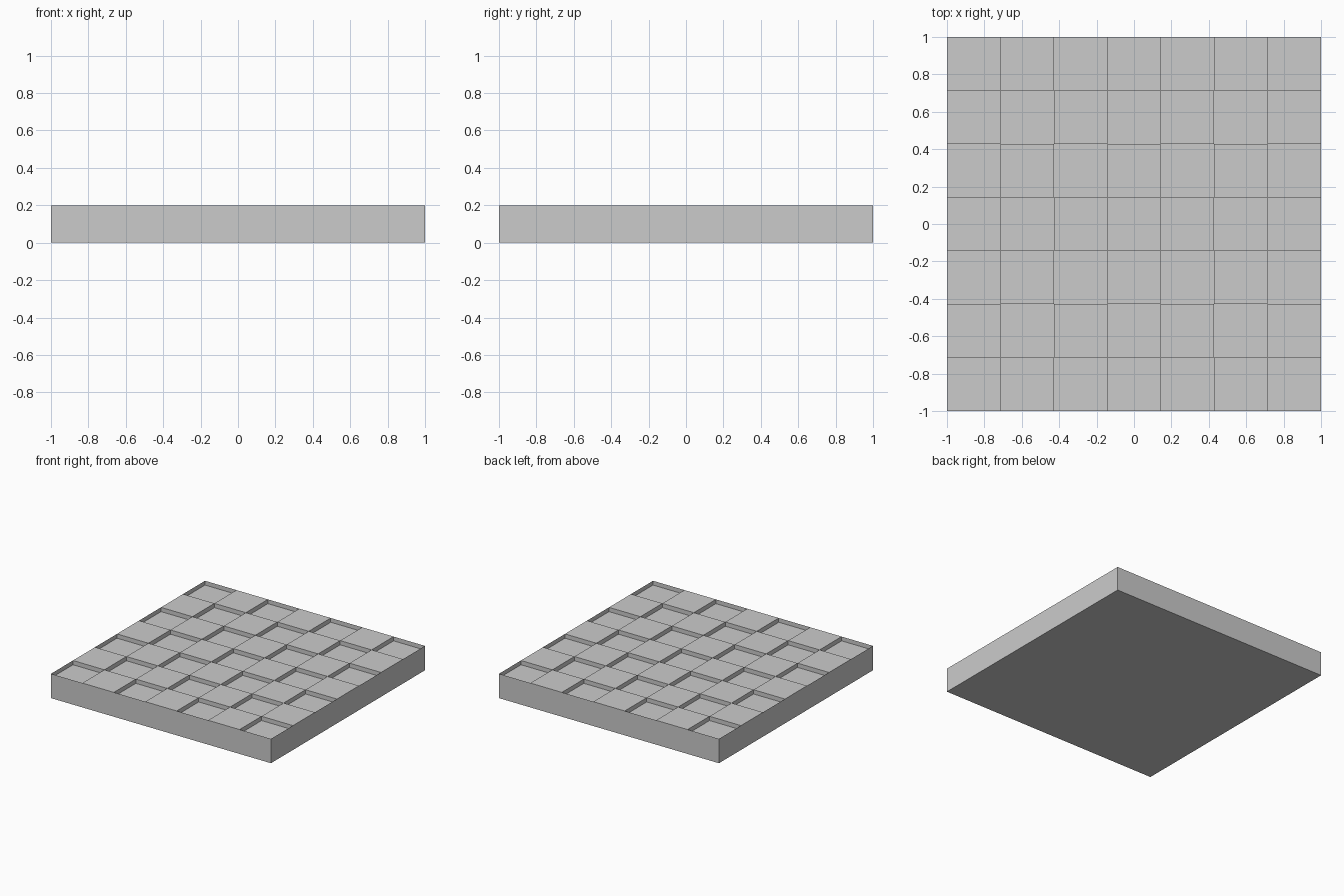
import bpy
import bmesh

if "Cube" in bpy.data.objects:
    bpy.data.objects.remove(bpy.data.objects["Cube"])

N = 7            # cells per side
HEIGHT = 0.2     # slab thickness
DEPTH = 0.035    # depth of the sunken cells
CELL = 2 / N

grey = bpy.data.materials.new("plain_grey")
grey.diffuse_color = (0.6, 0.6, 0.6, 1)
grey.use_nodes = True
grey.node_tree.nodes["Principled BSDF"].inputs["Base Color"].default_value = grey.diffuse_color

bm = bmesh.new()


def quad(*points):
    bm.faces.new([bm.verts.new(p) for p in points])


def edge(i):
    return -1 + i * CELL


def level(i, j):
    # alternate cells are sunken, starting at the corners
    return HEIGHT - DEPTH if (i + j) % 2 == 0 else HEIGHT


# underside and four full-height sides
corners = [(-1, -1), (1, -1), (1, 1), (-1, 1)]
quad(*[(x, y, 0) for x, y in reversed(corners)])
for (ax, ay), (bx, by) in zip(corners, corners[1:] + corners[:1]):
    quad((ax, ay, 0), (bx, by, 0), (bx, by, HEIGHT), (ax, ay, HEIGHT))

# checkered top cells, with step walls between neighbours
for i in range(N):
    for j in range(N):
        x0, x1, y0, y1 = edge(i), edge(i + 1), edge(j), edge(j + 1)
        z = level(i, j)
        quad((x0, y0, z), (x1, y0, z), (x1, y1, z), (x0, y1, z))
        if i < N - 1:
            zn = level(i + 1, j)
            quad((x1, y0, zn), (x1, y1, zn), (x1, y1, z), (x1, y0, z))
        if j < N - 1:
            zn = level(i, j + 1)
            quad((x1, y1, zn), (x0, y1, zn), (x0, y1, z), (x1, y1, z))

mesh = bpy.data.meshes.new("checkered_board")
bm.to_mesh(mesh)
bm.free()
mesh.materials.append(grey)
board = bpy.data.objects.new("checkered_board", mesh)
bpy.context.collection.objects.link(board)
